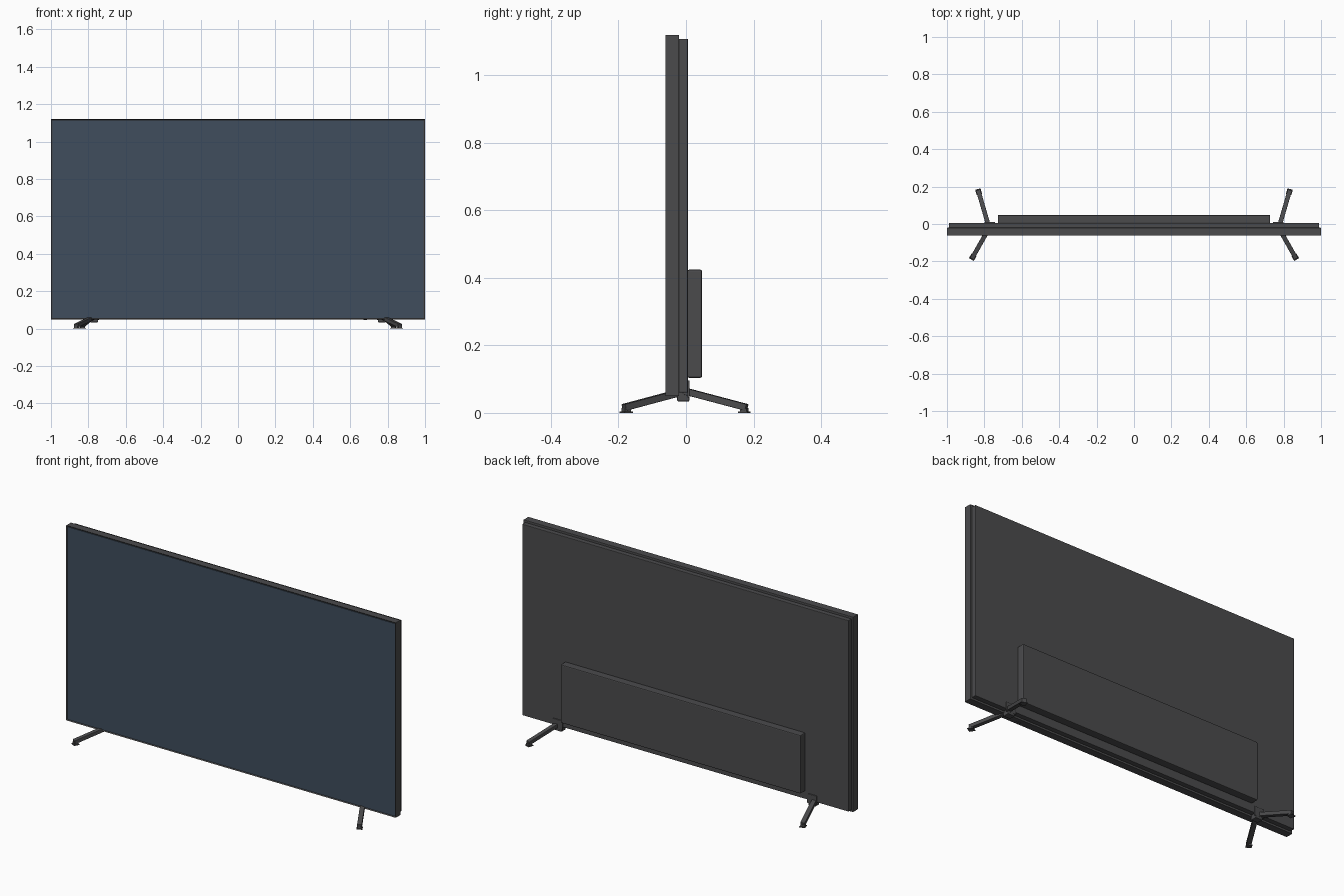
import bpy, bmesh
from mathutils import Vector, Matrix

if "Cube" in bpy.data.objects:
    bpy.data.objects.remove(bpy.data.objects["Cube"])


def material(name, rgb):
    m = bpy.data.materials.new(name)
    m.diffuse_color = (*rgb, 1)
    m.use_nodes = True
    m.node_tree.nodes["Principled BSDF"].inputs["Base Color"].default_value = m.diffuse_color
    return m


DARK = material("dark_grey", (0.07, 0.07, 0.073))
GLASS = material("screen_blue", (0.05, 0.075, 0.11))


def finish(bm, name, mat, bevel=0.0, segments=2):
    bmesh.ops.recalc_face_normals(bm, faces=bm.faces)
    mesh = bpy.data.meshes.new(name)
    bm.to_mesh(mesh)
    bm.free()
    ob = bpy.data.objects.new(name, mesh)
    bpy.context.collection.objects.link(ob)
    mesh.materials.append(mat)
    if bevel:
        b = ob.modifiers.new("bevel", "BEVEL")
        b.width, b.segments = bevel, segments
    return ob


def box(name, x, y, z, mat=DARK, bevel=0.0):
    """Box from (min, max) ranges."""
    bm = bmesh.new()
    bmesh.ops.create_cube(bm, size=1)
    for v in bm.verts:
        v.co = Vector(r[0] if c < 0 else r[1] for c, r in zip(v.co, (x, y, z)))
    return finish(bm, name, mat, bevel)


def bar(name, a, b, width, height, bevel=0.002):
    """Straight leg bar between two points, kept level across its width."""
    a, b = Vector(a), Vector(b)
    d = (b - a).normalized()
    side = d.cross(Vector((0, 0, 1))).normalized()
    up = side.cross(d)
    rot = Matrix((side, d, up)).transposed().to_4x4()
    bm = bmesh.new()
    bmesh.ops.create_cube(bm, size=1)
    bm.transform(Matrix.Translation((a + b) / 2) @ rot
                 @ Matrix.Diagonal((width, (b - a).length, height, 1)))
    return finish(bm, name, DARK, bevel)


# Screen frame: a box whose front is recessed behind a thin lip
bm = bmesh.new()
bmesh.ops.create_cube(bm, size=1)
bm.transform(Matrix.Translation((0, -0.041, 0.585)) @ Matrix.Diagonal((2, 0.042, 1.07, 1)))
front = min(bm.faces, key=lambda f: f.calc_center_median().y)
bmesh.ops.inset_individual(bm, faces=[front], thickness=0.007)
bmesh.ops.translate(bm, verts=front.verts, vec=(0, 0.006, 0))
finish(bm, "screen_frame", DARK, 0.002)

# Display panel sits inside the lip
box("screen_panel", (-0.993, 0.993), (-0.0595, -0.054), (0.057, 1.113), GLASS)

# Rear shell and electronics housing
box("back_panel", (-0.99, 0.99), (-0.022, 0.006), (0.06, 1.108), bevel=0.003)
box("rear_housing", (-0.728, 0.728), (0.004, 0.048), (0.104, 0.424), bevel=0.005)

# Small sensor under the bottom edge
box("remote_sensor", (0.67, 0.69), (-0.055, -0.04), (0.046, 0.053), bevel=0.002)

# Stands, one on each side
for s, tag in ((-1, "left"), (1, "right")):
    def span(a, b):
        return tuple(sorted((s * a, s * b)))

    box(f"{tag}_stand_hub", span(0.748, 0.79), (-0.026, 0.01), (0.034, 0.066), bevel=0.003)
    box(f"{tag}_stand_bracket", span(0.742, 0.80), (0.004, 0.011), (0.045, 0.096), bevel=0.002)
    for part, hub, foot in (("front", (0.769, -0.012, 0.062), (0.866, -0.184, 0.016)),
                            ("back", (0.779, -0.005, 0.065), (0.833, 0.18, 0.016))):
        hx, hy, hz = hub
        fx, fy, fz = foot
        bar(f"{tag}_{part}_leg", (s * hx, hy, hz), (s * fx, fy, fz), 0.024, 0.02)
        # Foot block and flat pad follow the leg direction in plan
        d = Vector((s * (fx - hx), fy - hy, 0)).normalized()
        c = Vector((s * fx, fy, 0)) - d * 0.008
        for name, z, w, l, h in (("foot", 0.008, 0.022, 0.02, 0.012),
                                 ("pad", 0.002, 0.03, 0.03, 0.004)):
            p = c + Vector((0, 0, z))
            bar(f"{tag}_{part}_{name}", p - d * l / 2, p + d * l / 2, w, h, 0)
